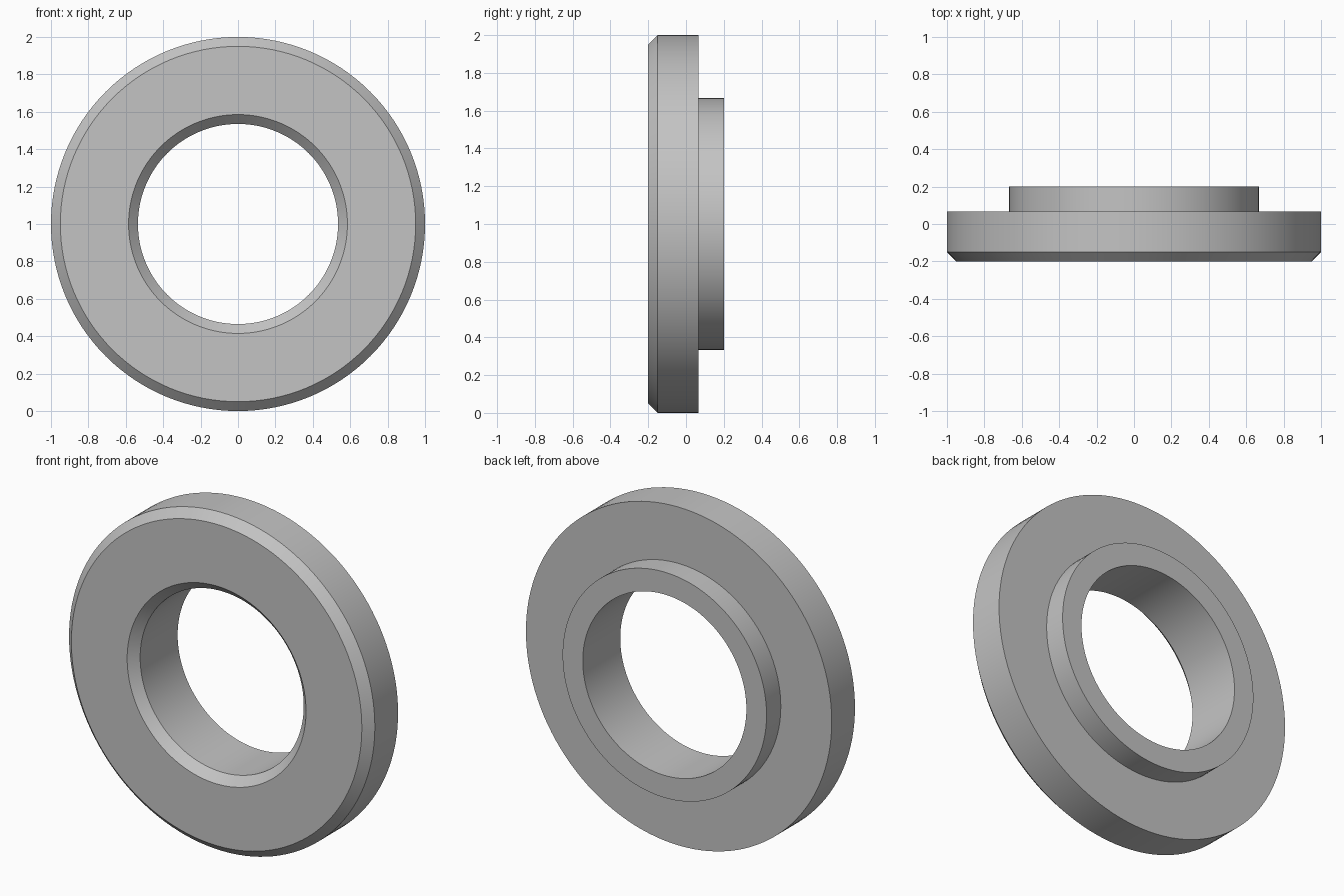
import bpy, bmesh, math
from mathutils import Vector

cube = bpy.data.objects.get("Cube")
if cube:
    bpy.data.objects.remove(cube, do_unlink=True)

SEGMENTS = 128
OUTER, HUB, BORE = 1.0, 0.667, 0.535
FRONT, STEP, BACK = -0.2, 0.067, 0.2
CHAMFER = 0.05

# Plain grey metal
grey = bpy.data.materials.new("grey_metal")
grey.use_nodes = True
colour = (0.55, 0.55, 0.55, 1)
grey.diffuse_color = colour
grey.node_tree.nodes["Principled BSDF"].inputs["Base Color"].default_value = colour

# Closed cross-section (radius, y): chamfered flange with a rear hub
profile = [
    (BORE + CHAMFER, FRONT), (OUTER - CHAMFER, FRONT),
    (OUTER, FRONT + CHAMFER), (OUTER, STEP),
    (HUB, STEP), (HUB, BACK),
    (BORE, BACK), (BORE, FRONT + CHAMFER),
]

# Revolve the section about the y axis
bm = bmesh.new()
verts = [bm.verts.new((r, y, 0)) for r, y in profile]
edges = [bm.edges.new((a, b)) for a, b in zip(verts, verts[1:] + verts[:1])]
bmesh.ops.spin(bm, geom=verts + edges, cent=(0, 0, 0), axis=(0, 1, 0),
               angle=math.tau, steps=SEGMENTS, use_merge=True)
bmesh.ops.remove_doubles(bm, verts=bm.verts, dist=0.0001)
bmesh.ops.recalc_face_normals(bm, faces=bm.faces)
bmesh.ops.translate(bm, verts=bm.verts, vec=Vector((0, 0, OUTER)))

mesh = bpy.data.meshes.new("flanged_ring")
bm.to_mesh(mesh)
bm.free()
mesh.materials.append(grey)
ring = bpy.data.objects.new("flanged_ring", mesh)
bpy.context.collection.objects.link(ring)

# Smooth round walls, crisp rims
bpy.ops.object.select_all(action="DESELECT")
ring.select_set(True)
bpy.context.view_layer.objects.active = ring
bpy.ops.object.shade_smooth_by_angle(angle=math.radians(30))
